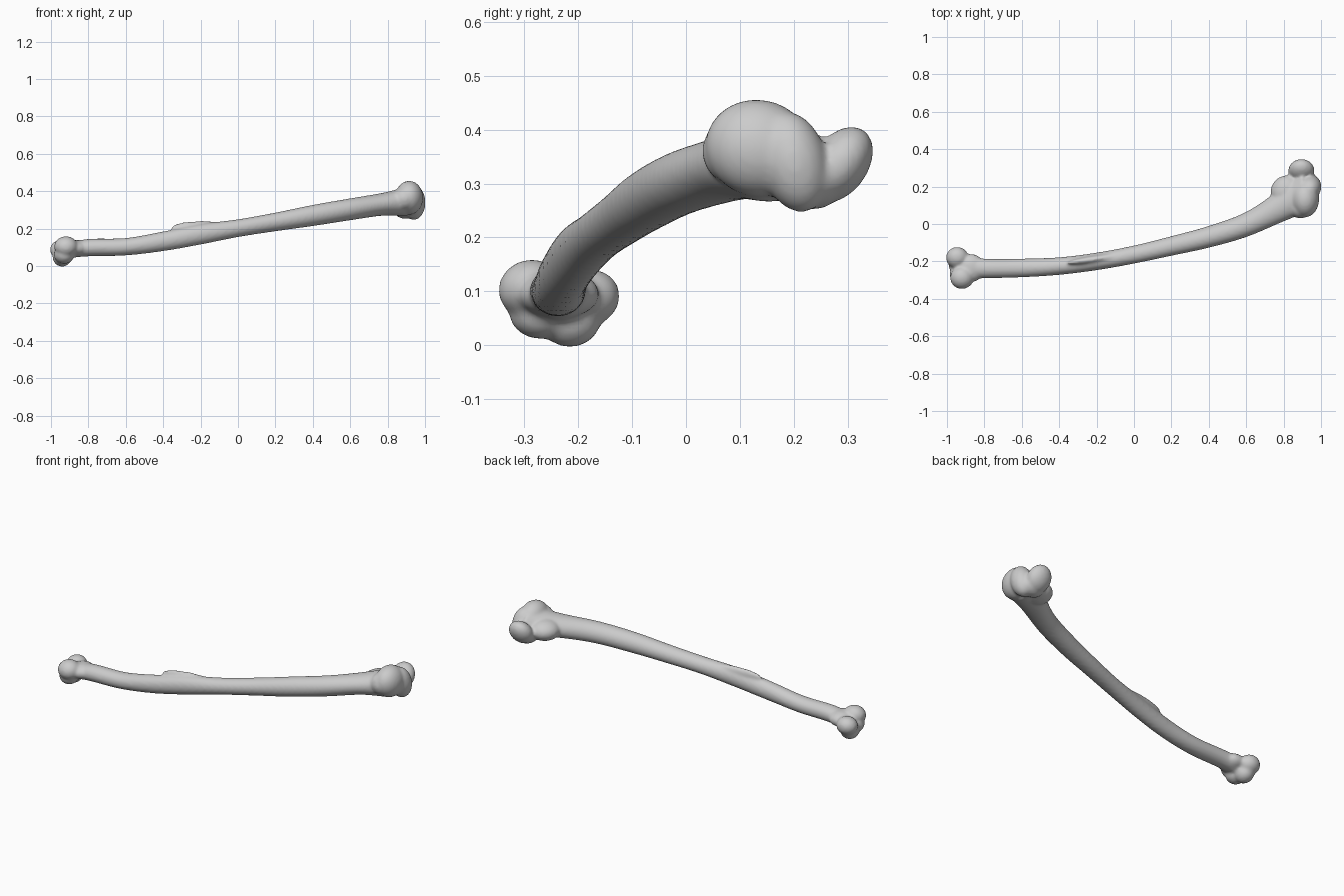
import bpy, bmesh, math
from mathutils import Vector, Matrix

cube = bpy.data.objects.get("Cube")
if cube:
    bpy.data.objects.remove(cube, do_unlink=True)

# Material
mat = bpy.data.materials.new("bone_grey")
mat.use_nodes = True
grey = (0.6, 0.6, 0.6, 1)
mat.diffuse_color = grey
mat.node_tree.nodes["Principled BSDF"].inputs["Base Color"].default_value = grey

bm = bmesh.new()
SIDES, STEPS = 32, 8

# Shaft sections: x, y low, y high, z low, z high
sections = [
    (-0.93, -0.29, -0.17, 0.04, 0.12),
    (-0.80, -0.29, -0.185, 0.052, 0.145),
    (-0.60, -0.285, -0.185, 0.057, 0.15),
    (-0.40, -0.272, -0.178, 0.08, 0.185),
    (-0.20, -0.247, -0.153, 0.115, 0.225),
    (0.00, -0.212, -0.115, 0.155, 0.25),
    (0.20, -0.17, -0.065, 0.186, 0.286),
    (0.40, -0.127, -0.01, 0.214, 0.327),
    (0.60, -0.07, 0.065, 0.245, 0.362),
    (0.78, 0.005, 0.185, 0.27, 0.393),
    (0.90, 0.055, 0.27, 0.265, 0.425),
]


def spline(a, b, c, d, t):
    return 0.5 * (2 * b + (c - a) * t + (2 * a - 5 * b + 4 * c - d) * t**2
                  + (3 * b - a - 3 * c + d) * t**3)


def loft(rows):
    rings = []
    last = len(rows) - 1
    for i in range(last):
        four = [rows[max(0, min(last, i + k))] for k in (-1, 0, 1, 2)]
        for s in range(STEPS + (i == last - 1)):
            x, y0, y1, z0, z1 = (spline(*v, s / STEPS) for v in zip(*four))
            ring = []
            for k in range(SIDES):
                a = math.tau * k / SIDES
                ring.append(bm.verts.new((x, (y0 + y1) / 2 + (y1 - y0) / 2 * math.cos(a),
                                          (z0 + z1) / 2 + (z1 - z0) / 2 * math.sin(a))))
            rings.append(ring)
    for r, q in zip(rings, rings[1:]):
        for k in range(SIDES):
            j = (k + 1) % SIDES
            bm.faces.new((r[k], r[j], q[j], q[k]))
    bm.faces.new(rings[0][::-1])
    bm.faces.new(rings[-1])


def lobe(center, radii, roll=0, turn=0):
    m = (Matrix.Translation(center) @ Matrix.Rotation(math.radians(turn), 4, 'Z')
         @ Matrix.Rotation(math.radians(roll), 4, 'X') @ Matrix.Diagonal((*radii, 1)))
    bmesh.ops.create_uvsphere(bm, u_segments=32, v_segments=20, radius=1, matrix=m)


loft(sections)

# Large end: main condyle, its lower edge, side knob and necks
lobe((0.915, 0.135, 0.365), (0.075, 0.10, 0.09), -15)
lobe((0.94, 0.20, 0.34), (0.062, 0.062, 0.095), 15)
lobe((0.90, 0.235, 0.31), (0.075, 0.06, 0.058))
lobe((0.895, 0.285, 0.335), (0.07, 0.052, 0.078), -35)
lobe((0.82, 0.17, 0.33), (0.09, 0.09, 0.06), 0, 40)
lobe((0.89, 0.085, 0.36), (0.06, 0.055, 0.06))

# Small end: two condyles, the bridge between them and the lower bulge
lobe((-0.945, -0.18, 0.088), (0.06, 0.058, 0.052), 20)
lobe((-0.92, -0.288, 0.105), (0.063, 0.06, 0.054), 15)
lobe((-0.94, -0.215, 0.05), (0.052, 0.058, 0.053))
lobe((-0.93, -0.27, 0.062), (0.055, 0.058, 0.05))
lobe((-0.87, -0.235, 0.095), (0.07, 0.075, 0.045))

# Crest along the upper back of the shaft
lobe((-0.19, -0.185, 0.205), (0.17, 0.02, 0.036), 0, 8)

bmesh.ops.recalc_face_normals(bm, faces=bm.faces)
mesh = bpy.data.meshes.new("bone")
bm.to_mesh(mesh)
bm.free()
bone = bpy.data.objects.new("bone", mesh)
bpy.context.collection.objects.link(bone)
mesh.materials.append(mat)

# Fuse the parts into one skin and soften the joins
fuse = bone.modifiers.new("fuse", 'REMESH')
fuse.mode = 'VOXEL'
fuse.voxel_size = 0.008
fuse.use_smooth_shade = True
soften = bone.modifiers.new("soften", 'SMOOTH')
soften.factor = 0.5
soften.iterations = 7

bpy.context.view_layer.objects.active = bone
bone.select_set(True)
bpy.ops.object.shade_smooth()
